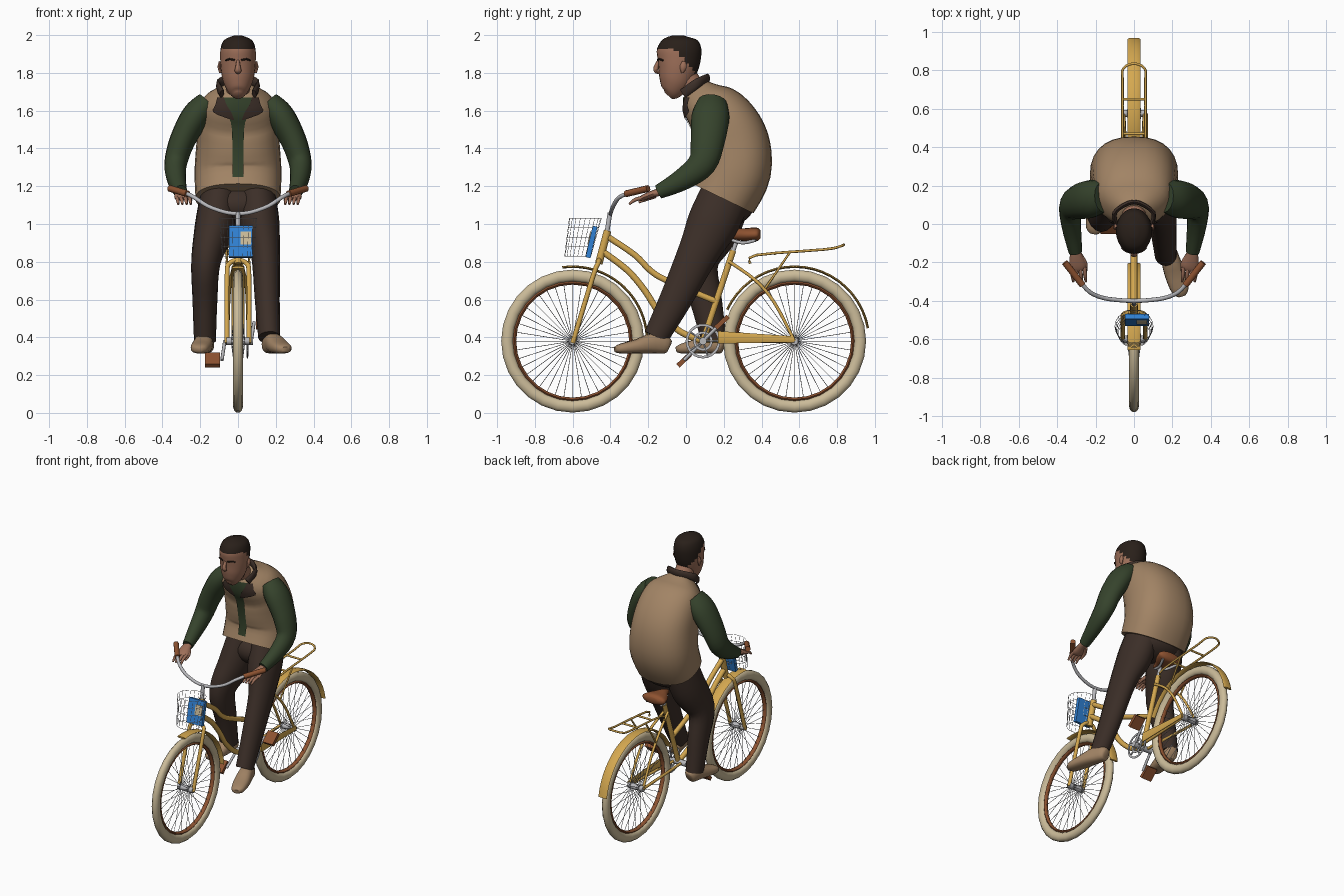
import bpy, bmesh, math
from mathutils import Vector, Matrix
from mathutils.bvhtree import BVHTree

if "Cube" in bpy.data.objects:
    bpy.data.objects.remove(bpy.data.objects["Cube"])

def material(name, rgb):
    m = bpy.data.materials.new(name)
    m.diffuse_color = (*rgb, 1)
    m.use_nodes = True
    m.node_tree.nodes["Principled BSDF"].inputs["Base Color"].default_value = m.diffuse_color
    return m

YELLOW = material("yellow_paint", (0.66, 0.39, 0.08))
CREAM = material("cream_tyre", (0.60, 0.50, 0.32))
SILVER = material("silver_metal", (0.48, 0.48, 0.50))
LEATHER = material("brown_leather", (0.27, 0.085, 0.03))
BLUE = material("blue_bag", (0.03, 0.22, 0.66))
TAN = material("tan_cloth", (0.36, 0.23, 0.13))
GREEN = material("green_cloth", (0.036, 0.056, 0.025))
DARK = material("dark_brown_cloth", (0.045, 0.028, 0.021))
SKIN = material("skin", (0.34, 0.16, 0.10))
HAIR = material("hair", (0.022, 0.014, 0.010))

def finish(name, bm, *mats):
    bmesh.ops.recalc_face_normals(bm, faces=bm.faces[:])
    me = bpy.data.meshes.new(name)
    bm.to_mesh(me)
    bm.free()
    for m in mats:
        me.materials.append(m)
    ob = bpy.data.objects.new(name, me)
    bpy.context.collection.objects.link(ob)
    return ob

def spline(P, n):
    """Catmull-Rom resampling of position and radii together."""
    if n < 2:
        return P
    out = []
    for i in range(len(P) - 1):
        a, b, c, d = P[max(i - 1, 0)], P[i], P[i + 1], P[min(i + 2, len(P) - 1)]
        for k in range(n):
            t = k / n
            out.append(0.5 * (2 * b + (c - a) * t + (2 * a - 5 * b + 4 * c - d) * t * t
                              + (3 * b - a - 3 * c + d) * t ** 3))
    return out + [P[-1]]

def sweep(bm, pts, r, sides=10, n=1, ref=(1, 0, 0), closed=False, power=1.0):
    """Elliptical tube along pts; r is one radius, one pair, or a list of them."""
    rs = r if isinstance(r, list) else [r] * len(pts)
    rs = [q if isinstance(q, tuple) else (q, q) for q in rs]
    P = spline([Vector((*p, *q)) for p, q in zip(pts, rs)], n)
    C = [Vector(p[:3]) for p in P]
    rings, N = [], len(P)
    for i, p in enumerate(P):
        a = C[(i - 1) % N] if closed else C[max(i - 1, 0)]
        b = C[(i + 1) % N] if closed else C[min(i + 1, N - 1)]
        t = (b - a).normalized()
        u = Vector(ref)
        u = (u - t * u.dot(t)).normalized()
        v = t.cross(u)
        ring = []
        for k in range(sides):
            c, s = math.cos(math.tau * k / sides), math.sin(math.tau * k / sides)
            c, s = (math.copysign(abs(q) ** power, q) for q in (c, s))
            ring.append(bm.verts.new(C[i] + u * c * max(p[3], .001) + v * s * max(p[4], .001)))
        rings.append(ring)
    for i in range(N if closed else N - 1):
        A, B = rings[i], rings[(i + 1) % N]
        for k in range(sides):
            j = (k + 1) % sides
            bm.faces.new((A[k], A[j], B[j], B[k]))
    if not closed:
        bm.faces.new(rings[0])
        bm.faces.new(rings[-1])

def tubes(name, paths, r, mat, **kw):
    bm = bmesh.new()
    for p in paths:
        sweep(bm, p, r, **kw)
    return finish(name, bm, mat)

def both(pts):
    return [pts, [(-x, y, z) for x, y, z in pts]]

def mirrored(pts):
    """Half path ending on x = 0 joined with its mirror."""
    return pts + [(-x, y, z) for x, y, z in pts[-2::-1]]

def arc(cy, cz, r, a0, a1, n, x=0):
    A = [math.radians(a0 + (a1 - a0) * i / n) for i in range(n + 1)]
    return [(x, cy + r * math.cos(a), cz + r * math.sin(a)) for a in A]

def circle(cy, cz, r, n, x=0):
    return arc(cy, cz, r, 0, 360, n, x)[:-1]

def box(name, loc, size, mat, rx=0):
    bm = bmesh.new()
    bmesh.ops.create_cube(bm, size=1, matrix=Matrix.Translation(loc) @ Matrix.Rotation(rx, 4, 'X')
                          @ Matrix.Diagonal((*size, 1)))
    return finish(name, bm, mat)

# Wheels, hubs, spokes and fenders
for side, cy, a0, a1 in (("front", -0.60, 98, 5), ("rear", 0.575, 155, 10)):
    cz = 0.38
    tubes(side + "_tyre", [circle(cy, cz, 0.347, 28)], (0.026, 0.033), CREAM, closed=True)
    tubes(side + "_rim", [circle(cy, cz, 0.309, 28)], (0.016, 0.010), LEATHER, sides=8, closed=True)
    tubes(side + "_hub", [[(-0.06, cy, cz), (0.06, cy, cz)]], 0.02, SILVER, ref=(0, 0, 1))
    spokes = []
    for i in range(40):
        a = math.tau * i / 40
        d = Vector((0, math.cos(a), math.sin(a)))
        spokes.append([Vector((0.035 * (-1) ** i, cy, cz)) + d * 0.015, Vector((0, cy, cz)) + d * 0.305])
    tubes(side + "_spokes", spokes, 0.0018, SILVER, sides=3)
    tubes(side + "_fender", [arc(cy, cz, 0.394, a0, a1, 20)], (0.034, 0.007), YELLOW)

# Frame
tubes("head_tube", [[(0, -0.415, 0.965), (0, -0.462, 0.79)]], 0.021, YELLOW)
tubes("upper_frame_tube", [[(0, -0.41, 0.93), (0, -0.27, 0.835), (0, -0.19, 0.755), (0, -0.10, 0.70),
                            (0, 0.16, 0.59)]], 0.017, YELLOW, n=4)
tubes("lower_frame_tube", [[(0, -0.435, 0.85), (0, -0.31, 0.755), (0, -0.22, 0.65), (0, -0.14, 0.53),
                            (0, -0.03, 0.43), (0, 0.09, 0.38)]], 0.018, YELLOW, n=4)
tubes("seat_tube", [[(0, 0.09, 0.38), (0, 0.25, 0.86)]], 0.017, YELLOW)
tubes("fork", [mirrored([(0.058, -0.60, 0.37), (0.058, -0.49, 0.73), (0.045, -0.465, 0.79),
                         (0, -0.46, 0.81)])], 0.013, YELLOW, n=4, ref=(0, 1, 0))
tubes("seat_stays", both([(0.015, 0.23, 0.80), (0.04, 0.37, 0.70), (0.05, 0.47, 0.58),
                          (0.055, 0.575, 0.38)]), 0.009, YELLOW, n=4)
tubes("chain_stays", both([(0.03, 0.09, 0.38), (0.055, 0.575, 0.38)]), 0.010, YELLOW)
tubes("chain_guard", [[(0.066, 0.17, 0.40), (0.066, 0.575, 0.39)]], [(0.006, 0.035), (0.006, 0.016)], YELLOW)

# Rear rack
tubes("rack_rails", [mirrored([(0.06, 0.34, 0.79), (0.06, 0.37, 0.835), (0.06, 0.73, 0.865),
                               (0.055, 0.81, 0.88), (0, 0.835, 0.89)])], 0.007, YELLOW, n=3, sides=8, ref=(0, 0.3, 1))
tubes("rack_crossbars", [[(-0.06, y, z), (0.06, y, z)] for y, z in ((0.47, 0.843), (0.65, 0.858))],
      0.007, YELLOW, sides=8, ref=(0, 0, 1))
tubes("rack_supports", both([(0.05, 0.42, 0.66), (0.06, 0.55, 0.85)]), 0.006, YELLOW, sides=8)

# Saddle
tubes("saddle", [[(0, 0.395, 0.945), (0, 0.375, 0.945), (0, 0.32, 0.943), (0, 0.26, 0.945), (0, 0.215, 0.942)]],
      [(0.05, 0.02), (0.09, 0.036), (0.075, 0.035), (0.035, 0.028), (0.015, 0.014)], LEATHER, n=4, sides=16)
tubes("seat_post", [[(0, 0.245, 0.845), (0, 0.275, 0.93)]], 0.012, SILVER)
tubes("saddle_springs", both([(0.01, 0.23, 0.92), (0.03, 0.30, 0.90), (0.06, 0.37, 0.915)]), 0.009, SILVER, n=3)

# Handlebar and grips
tubes("stem", [[(0, -0.418, 0.96), (0, -0.402, 1.06)]], 0.013, SILVER)
tubes("handlebar", [mirrored([(0.28, -0.30, 1.165), (0.23, -0.355, 1.14), (0.16, -0.385, 1.095),
                              (0.07, -0.397, 1.063), (0, -0.40, 1.055)])], 0.011, SILVER, n=3, ref=(0, 0.3, 1))
tubes("grips", both([(0.268, -0.318, 1.16), (0.36, -0.20, 1.188)]), 0.018, LEATHER, ref=(0, 0, 1))

# Crank set and pedals
tubes("chainring", [circle(0.09, 0.38, r, 24, 0.05) for r in (0.085, 0.045)], (0.004, 0.008), SILVER,
      sides=6, closed=True)
tubes("chainring_arms", [[(0.05, 0.09, 0.38), arc(0.09, 0.38, 0.085, a, a, 1, 0.05)[0]]
                         for a in range(0, 360, 72)], 0.006, SILVER, sides=6)
tubes("crank_axle", [[(-0.07, 0.09, 0.38), (0.08, 0.09, 0.38)]], 0.02, SILVER, ref=(0, 0, 1))
for side, s in (("left", -1), ("right", 1)):
    py, pz = 0.09 + s * 0.10, 0.38 + s * 0.10
    tubes(side + "_crank", [[(s * 0.07, 0.09, 0.38), (s * 0.085, py, pz)]], 0.009, SILVER, sides=8)
    box(side + "_pedal", (s * 0.135, py, pz), (0.08, 0.09, 0.025), LEATHER, 0.75)

# Wire basket with a bag
def hoop(z, k=1):
    return [(0.10 * k * math.cos(a), -0.575 + (z - 0.82) * 0.2 + 0.085 * k * math.sin(a), z)
            for a in (math.tau * i / 20 for i in range(20))]
tubes("basket_hoops", [hoop(0.83 + 0.05 * i, 0.82 + 0.045 * i) for i in range(5)], 0.0015, SILVER,
      sides=3, closed=True, ref=(0, 0, 1))
tubes("basket_wires", list(zip(hoop(0.83, 0.82), hoop(1.03, 1))), 0.0012, SILVER, sides=3)
box("blue_bag", (0.015, -0.50, 0.905), (0.125, 0.026, 0.17), BLUE, -0.22)
box("bag_label", (0.04, -0.511, 0.925), (0.055, 0.008, 0.07), CREAM, -0.22)

# Vest
vest = tubes("vest", [[(0, 0.195, 1.135), (0, 0.255, 1.28), (0, 0.24, 1.43), (0, 0.185, 1.555), (0, 0.10, 1.645),
                       (0, 0.05, 1.715)]], [(0.225, 0.18), (0.23, 0.195), (0.22, 0.2), (0.21, 0.175),
                                            (0.18, 0.13), (0.085, 0.075)], TAN, n=4, sides=28, power=0.85)
bm = bmesh.new()
bm.from_mesh(vest.data)
surface = BVHTree.FromBMesh(bm)
bm.free()

def patch(name, rows, mat, lift):
    """Cloth panel laid on the front of the vest; rows are (z, x0, x1)."""
    bm = bmesh.new()
    grid = []
    for z, x0, x1 in spline([Vector(r) for r in rows], 3):
        line = []
        for k in range(6):
            x = x0 + (x1 - x0) * k / 5
            hit = surface.ray_cast(Vector((x, -1, z)), Vector((0, 1, 0)))[0]
            line.append(bm.verts.new((x, (hit.y if hit else 0.05) - lift, z)))
        grid.append(line)
    for A, B in zip(grid, grid[1:]):
        for k in range(5):
            bm.faces.new((A[k], A[k + 1], B[k + 1], B[k]))
    finish(name, bm, mat)

patch("shirt_front", [(1.25, -0.03, 0.03), (1.50, -0.032, 0.032), (1.58, -0.055, 0.055), (1.67, -0.08, 0.08)], GREEN, 0.005)
for side, s in (("left", -1), ("right", 1)):
    patch(side + "_lapel", [(1.55, s * 0.02, s * 0.03), (1.59, s * 0.035, s * 0.13), (1.63, s * 0.06, s * 0.12),
                            (1.67, s * 0.075, s * 0.11)], DARK, 0.011)
tubes("collar", [[(-0.085, -0.015, 1.69), (-0.10, 0.06, 1.745), (0, 0.115, 1.77), (0.10, 0.06, 1.745),
                  (0.085, -0.015, 1.69)]], (0.026, 0.012), DARK, n=4, ref=(0, 0, 1))

# Trousers
bm = bmesh.new()
bmesh.ops.create_uvsphere(bm, u_segments=20, v_segments=12, radius=1, matrix=Matrix.Translation((0, 0.215, 1.10))
                          @ Matrix.Diagonal((0.195, 0.145, 0.11, 1)))
finish("trouser_seat", bm, DARK)
legs = {"right": ([(0.10, 0.21, 1.15), (0.115, 0.14, 1.0), (0.145, 0.065, 0.85), (0.155, -0.055, 0.6),
                   (0.165, -0.16, 0.40)], (0.16, -0.09), (0.25, -0.375)),
        "left": ([(-0.10, 0.21, 1.15), (-0.125, 0.15, 0.98), (-0.17, 0.065, 0.80), (-0.175, 0.105, 0.60),
                  (-0.175, 0.15, 0.38)], (-0.165, 0.205), (-0.21, -0.05))}
for side, (pts, heel, toe) in legs.items():
    tubes(side + "_leg", [pts], [(0.10, 0.135), (0.105, 0.135), (0.078, 0.108), (0.066, 0.085), (0.058, 0.066)],
          DARK, n=4, sides=16)
    # Shoe
    h, t = Vector(heel), Vector(toe)
    shoe = [(*h.lerp(t, f), z) for f, z in ((0, 0.355), (0.06, 0.36), (0.3, 0.368), (0.6, 0.352), (0.9, 0.34), (1, 0.335))]
    tubes(side + "_shoe", [shoe], [(0.025, 0.03), (0.042, 0.046), (0.048, 0.054), (0.054, 0.038), (0.045, 0.026),
                                   (0.02, 0.014)], TAN, n=3, sides=16, power=0.8)

# Sleeves and hands
for side, s in (("left", -1), ("right", 1)):
    def at(*pts):
        return [(s * x, y, z) for x, y, z in pts]
    tubes(side + "_sleeve", [at((0.16, 0.14, 1.64), (0.225, 0.13, 1.57), (0.295, 0.115, 1.44), (0.33, 0.085, 1.32),
                                (0.325, -0.02, 1.235), (0.305, -0.145, 1.17))],
          [(0.065, 0.08), (0.075, 0.10), (0.068, 0.09), (0.06, 0.075), (0.05, 0.058), (0.036, 0.038)], GREEN, n=4, sides=16)
    tubes(side + "_palm", [at((0.305, -0.13, 1.172), (0.30, -0.18, 1.158), (0.293, -0.225, 1.14), (0.29, -0.245, 1.132))],
          [(0.026, 0.022), (0.036, 0.018), (0.044, 0.016), (0.03, 0.01)], SKIN, n=3, sides=12)
    tubes(side + "_fingers", [at((x, -0.225, 1.14), (x - 0.004, -0.27, 1.128), (x - 0.008, -0.30, 1.105))
                              for x in (0.258, 0.28, 0.302, 0.324)], [0.0105, 0.010, 0.006], SKIN, n=3, sides=8)
    tubes(side + "_thumb", [at((0.28, -0.165, 1.15), (0.255, -0.205, 1.135), (0.25, -0.25, 1.115))],
          [0.014, 0.012, 0.006], SKIN, n=3, sides=8)
    tubes(side + "_ear", [at((0.093, -0.02, 1.80), (0.098, -0.015, 1.83), (0.096, -0.01, 1.86))],
          [(0.006, 0.006), (0.010, 0.018), (0.006, 0.010)], SKIN, n=3, sides=8)
    tubes(side + "_eyebrow", [at((0.018, -0.150, 1.868), (0.045, -0.141, 1.873), (0.065, -0.122, 1.866))],
          0.005, HAIR, n=2, sides=6, ref=(0, 0, 1))

# Head, with hair above a sloping hairline
tubes("neck", [[(0, 0.08, 1.66), (0, -0.02, 1.80)]], 0.063, SKIN, sides=16)
head = tubes("head", [[(0, -0.095, 1.68), (0, -0.08, 1.70), (0, -0.06, 1.75), (0, -0.045, 1.81), (0, -0.037, 1.87),
                       (0, -0.037, 1.93), (0, -0.04, 1.975), (0, -0.04, 1.998)]],
             [(0.02, 0.025), (0.05, 0.055), (0.077, 0.085), (0.090, 0.102), (0.094, 0.114), (0.092, 0.117),
              (0.072, 0.09), (0.02, 0.03)], SKIN, n=4, sides=24)
head.data.materials.append(HAIR)
for f in head.data.polygons:
    if f.center.z > 1.925 - 1.2 * max(0, f.center.y + 0.06):
        f.material_index = 1
tubes("nose", [[(0, -0.145, 1.865), (0, -0.158, 1.83), (0, -0.158, 1.81), (0, -0.14, 1.80)]],
      [0.008, (0.014, 0.013), (0.018, 0.012), 0.008], SKIN, n=3, sides=8)

# Smooth shading with sharp edges kept
for ob in bpy.context.scene.objects:
    ob.select_set(True)
    bpy.context.view_layer.objects.active = ob
bpy.ops.object.shade_smooth_by_angle(angle=0.9)
